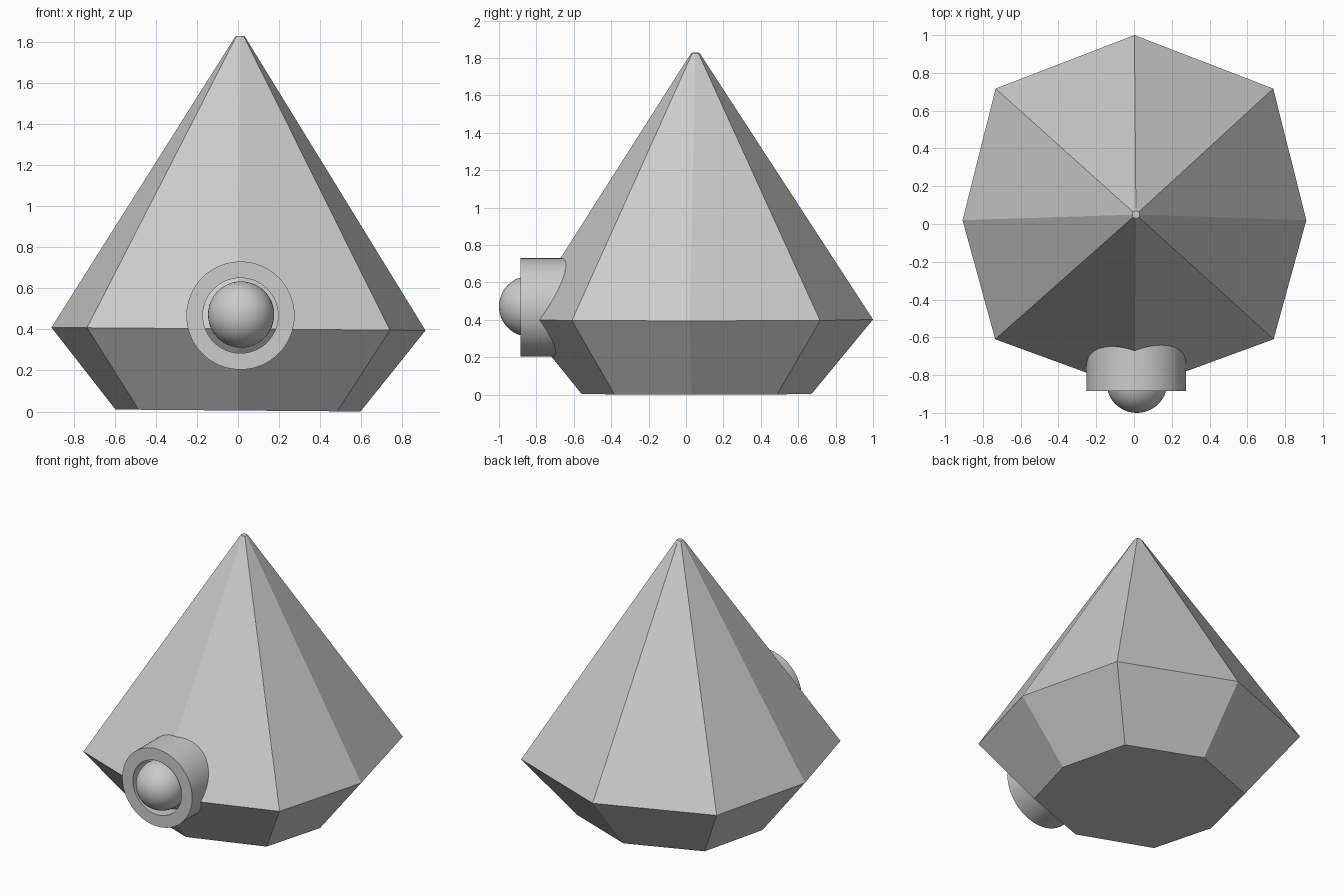
import bpy, bmesh, math
from mathutils import Vector

if "Cube" in bpy.data.objects:
    bpy.data.objects.remove(bpy.data.objects["Cube"])

CY = 0.05        # plan centre of the gem
TILT = -0.008    # very slight lean to the right


def make_object(name, bm):
    bmesh.ops.recalc_face_normals(bm, faces=bm.faces)
    mesh = bpy.data.meshes.new(name)
    bm.to_mesh(mesh)
    bm.free()
    obj = bpy.data.objects.new(name, mesh)
    bpy.context.collection.objects.link(obj)
    return obj


def smooth(obj):
    bpy.ops.object.select_all(action='DESELECT')
    obj.select_set(True)
    bpy.context.view_layer.objects.active = obj
    bpy.ops.object.shade_smooth_by_angle(angle=math.radians(35))


# Faceted body: one eight-sided outline scaled at several heights
half = [(0, -0.88), (0.737, -0.61), (0.91, 0.02), (0.735, 0.717), (0, 1.0)]
outline = half + [(-x, y) for x, y in half[3:0:-1]]
levels = [(0.655, 0.005), (1.0, 0.402), (0.034, 1.812), (0.022, 1.828)]

bm = bmesh.new()
rings = []
for scale, z in levels:
    rings.append([bm.verts.new((x * scale - TILT * z * 0.7,
                                CY + (y - CY) * scale,
                                z + TILT * x * scale)) for x, y in outline])
for low, high in zip(rings, rings[1:]):
    for i in range(8):
        j = (i + 1) % 8
        bm.faces.new((low[i], low[j], high[j], high[i]))
bm.faces.new(rings[0])
bm.faces.new(rings[-1])
make_object("gem_body", bm)

# Round collar: square section swept around the y axis
CX, CZ, N = 0.012, 0.467, 64
section = [(0.263, -0.885), (0.263, -0.62), (0.183, -0.62), (0.183, -0.885)]
bm = bmesh.new()
loops = []
for k in range(N):
    a = 2 * math.pi * k / N
    loops.append([bm.verts.new((CX + r * math.cos(a), y, CZ + r * math.sin(a)))
                  for r, y in section])
for k in range(N):
    a, b = loops[k], loops[(k + 1) % N]
    for i in range(4):
        j = (i + 1) % 4
        bm.faces.new((a[i], a[j], b[j], b[i]))
smooth(make_object("eye_collar", bm))

# Ball sitting in the collar
bpy.ops.mesh.primitive_uv_sphere_add(segments=48, ring_count=24, radius=0.161,
                                     location=(CX + 0.003, -0.839, 0.472))
ball = bpy.context.object
ball.name = "eye_ball"
smooth(ball)
